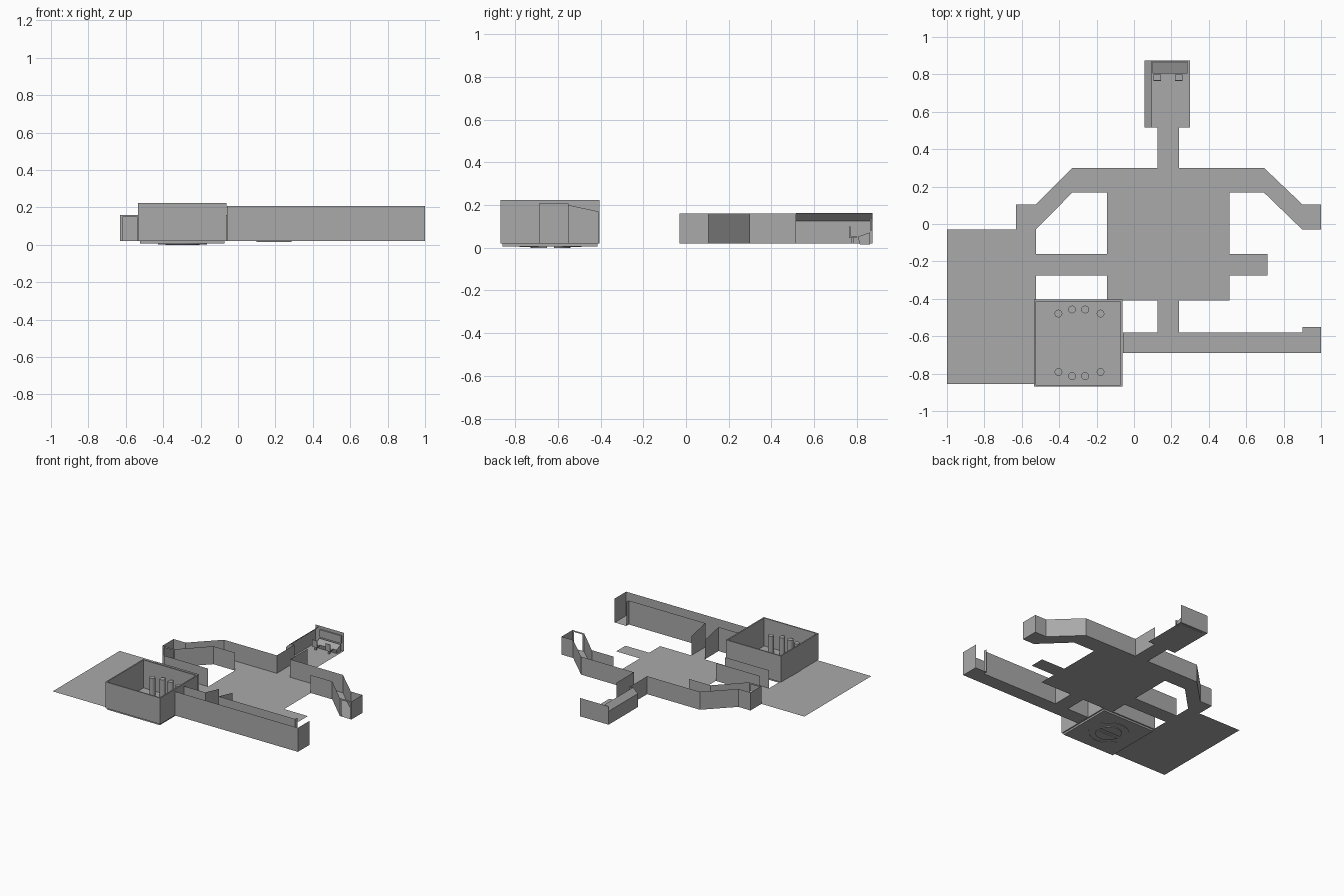
import bpy, bmesh, math

if "Cube" in bpy.data.objects:
    bpy.data.objects.remove(bpy.data.objects["Cube"])

grey = bpy.data.materials.new("plain grey")
grey.diffuse_color = (0.4, 0.4, 0.4, 1)
grey.use_nodes = True
grey.node_tree.nodes["Principled BSDF"].inputs["Base Color"].default_value = grey.diffuse_color
F = 0.02   # floor level
H = 0.16   # wall top of the northern parts


def finish(name, bm):
    me = bpy.data.meshes.new(name)
    bm.to_mesh(me)
    bm.free()
    me.materials.append(grey)
    ob = bpy.data.objects.new(name, me)
    bpy.context.collection.objects.link(ob)
    return ob


def faces(name, polys):
    """Thin sheets from corner lists."""
    bm = bmesh.new()
    for p in polys:
        bm.faces.new([bm.verts.new(c) for c in p])
    return finish(name, bm)


def floor(name, pts, z=F):
    return faces(name, [[(x, y, z) for x, y in pts]])


def rect(x0, x1, y0, y1):
    return [(x0, y0), (x1, y0), (x1, y1), (x0, y1)]


def wall(name, pts, top=H, end_top=None):
    """Upright sheet along a path; the top may slope to end_top."""
    n = len(pts) - 1
    e = top if end_top is None else end_top
    hs = [top + (e - top) * i / n for i in range(n + 1)]
    return faces(name, [[(*pts[i], F), (*pts[i + 1], F), (*pts[i + 1], hs[i + 1]), (*pts[i], hs[i])]
                        for i in range(n)])


def prism(bm, pts, axis, a, b):
    """Extrude a 2D outline along x or z between a and b."""
    def put(p, t):
        return (t, *p) if axis == "x" else (*p, t)
    lo = [bm.verts.new(put(p, a)) for p in pts]
    hi = [bm.verts.new(put(p, b)) for p in pts]
    bm.faces.new(lo[::-1])
    bm.faces.new(hi)
    for i in range(len(pts)):
        j = (i + 1) % len(pts)
        bm.faces.new((lo[i], lo[j], hi[j], hi[i]))


def arc(cx, cy, r, a0, a1, n):
    return [(cx + r * math.cos(math.radians(a0 + (a1 - a0) * i / n)),
             cy + r * math.sin(math.radians(a0 + (a1 - a0) * i / n))) for i in range(n + 1)]


# Open floors
floor("west_yard_floor", rect(-1, -0.525, -0.855, -0.03))
floor("hall_floor", rect(-0.145, 0.51, -0.41, 0.168))
floor("hall_east_arm_floor", rect(0.51, 0.715, -0.275, -0.16))

# West passage
floor("west_passage_floor", rect(-0.525, -0.145, -0.275, -0.16))
for side, y in (("south", -0.275), ("north", -0.16)):
    wall("west_passage_%s_wall" % side, [(-0.525, y), (-0.145, y)])

# South corridor with its connector to the hall
floor("south_corridor_floor", [(-0.06, -0.69), (1, -0.69), (1, -0.55), (0.9, -0.55), (0.9, -0.58), (-0.06, -0.58)])
floor("south_connector_floor", rect(0.125, 0.24, -0.58, -0.41))
wall("south_corridor_outer_wall", [(-0.06, -0.69), (1, -0.69), (1, -0.55)], 0.207)
wall("south_corridor_inner_wall_east", [(0.24, -0.58), (0.9, -0.58), (0.9, -0.55)], 0.207)
wall("south_corridor_inner_wall_west", [(-0.06, -0.58), (0.125, -0.58)], 0.207)
for side, x in (("west", 0.125), ("east", 0.24)):
    wall("south_connector_%s_wall" % side, [(x, -0.58), (x, -0.41)], 0.207, 0.17)

# North corridor, bent down at both ends
outer_w = [(0.125, 0.3), (-0.33, 0.3), (-0.525, 0.105), (-0.63, 0.105), (-0.63, -0.03)]
outer_e = [(0.24, 0.3), (0.695, 0.3), (0.9, 0.105), (1, 0.105), (1, -0.03)]
inner_w = [(-0.525, -0.03), (-0.33, 0.168), (-0.145, 0.168)]
inner_e = [(0.9, -0.03), (0.695, 0.168), (0.51, 0.168)]
floor("north_corridor_floor", outer_w + inner_w + inner_e[::-1] + outer_e[::-1])
for side, o, i in (("west", outer_w, inner_w), ("east", outer_e, inner_e)):
    wall("north_corridor_%s_outer_wall" % side, o)
    wall("north_corridor_%s_inner_wall" % side, i)
# Door frames at the corridor ends
for side, a, b in (("west", -0.63, -0.525), ("east", 0.9, 1.0)):
    y, t = -0.03, 0.012
    faces("door_frame_" + side, [[(p, y, F), (q, y, F), (q, y, H), (p, y, H)] for p, q in ((a, a + t), (b - t, b))]
          + [[(a + t, y, H - t), (b - t, y, H - t), (b - t, y, H), (a + t, y, H)]])

# North connector and control room with a leaning upper west wall
floor("north_connector_floor", rect(0.125, 0.24, 0.3, 0.515))
for side, x in (("west", 0.125), ("east", 0.24)):
    wall("north_connector_%s_wall" % side, [(x, 0.3), (x, 0.515)])
floor("control_room_floor", rect(0.055, 0.3, 0.515, 0.875))
faces("control_room_west_wall", [
    [(0.055, 0.515, F), (0.055, 0.875, F), (0.055, 0.875, 0.125), (0.055, 0.515, 0.125)],
    [(0.055, 0.515, 0.125), (0.055, 0.875, 0.125), (0.095, 0.875, 0.163), (0.095, 0.515, 0.163)]])
faces("control_room_south_wall", [[(0.055, 0.515, F), (0.125, 0.515, F), (0.125, 0.515, H),
                                   (0.095, 0.515, H), (0.055, 0.515, 0.125)]])
wall("control_room_north_wall", [(0.055, 0.875), (0.3, 0.875)], 0.163)
# Arrow panel on the west wall
faces("arrow_panel", [[(0.058, y, z) for y, z in ((0.55, 0.06), (0.79, 0.06), (0.82, 0.085),
                                                  (0.79, 0.11), (0.55, 0.11), (0.58, 0.085))]])
# Console desk, screen and two stools
bm = bmesh.new()
prism(bm, [(0.815, 0.015), (0.862, 0.015), (0.862, 0.072), (0.805, 0.052)], "x", 0.1, 0.285)
finish("console_desk", bm)
bm = bmesh.new()
prism(bm, [(0.862, 0.08), (0.872, 0.08), (0.872, 0.14), (0.862, 0.14)], "x", 0.1, 0.285)
finish("wall_screen", bm)
for k, x in enumerate((0.103, 0.218)):
    bm = bmesh.new()
    prism(bm, rect(x, x + 0.042, 0.765, 0.8), "z", 0.045, 0.055)
    prism(bm, rect(x, x + 0.042, 0.765, 0.771), "z", 0.055, 0.1)
    prism(bm, rect(x + 0.015, x + 0.027, 0.776, 0.788), "z", F, 0.045)
    finish("stool_%d" % (k + 1), bm)

# Square chamber: rim walls and sunken floor
X0, X1, Y0, Y1, T = -0.535, -0.062, -0.87, -0.405, 0.01
bm = bmesh.new()
loops = []
for d, z in ((T, F), (0, F), (0, 0.224), (T, 0.224), (T, 0.006)):
    loops.append([bm.verts.new((x, y, z)) for x, y in rect(X0 + d, X1 - d, Y0 + d, Y1 - d)])
for a, b in zip(loops, loops[1:]):
    for i in range(4):
        j = (i + 1) % 4
        bm.faces.new((a[i], a[j], b[j], b[i]))
bm.faces.new(loops[-1])
finish("chamber_shell", bm)
# Central split disc, surrounding arcs and columns
CX, CY = -0.297, -0.635
bm = bmesh.new()
for s in (0, 180):
    prism(bm, arc(CX, CY, 0.093, s + 10, s + 170, 16), "z", 0.0, 0.012)
finish("split_disc", bm)
bm = bmesh.new()
for s in (25, 205):
    prism(bm, arc(CX, CY, 0.145, s, s + 130, 20) + arc(CX, CY, 0.135, s + 130, s, 20), "z", 0.003, 0.01)
finish("floor_arcs", bm)
bm = bmesh.new()
for sy in (1, -1):
    for dx, dy in ((-0.107, 0.156), (-0.034, 0.178), (0.036, 0.178), (0.118, 0.156)):
        prism(bm, arc(CX + dx, CY + sy * dy, 0.021, 0, 330, 11), "z", 0.006, 0.145)
finish("columns", bm)
# Arched door panels on the west and east walls
for name, x, y in (("west_arch_inside", X0 + T + 0.003, -0.585), ("west_arch_outside", X0 - 0.003, -0.585),
                   ("east_arch_inside", X1 - T - 0.003, -0.635)):
    prof = [(y - 0.055, F), (y + 0.055, F)] + arc(y, 0.11, 0.055, 0, 180, 10)
    faces(name, [[(x, *p) for p in prof]])
